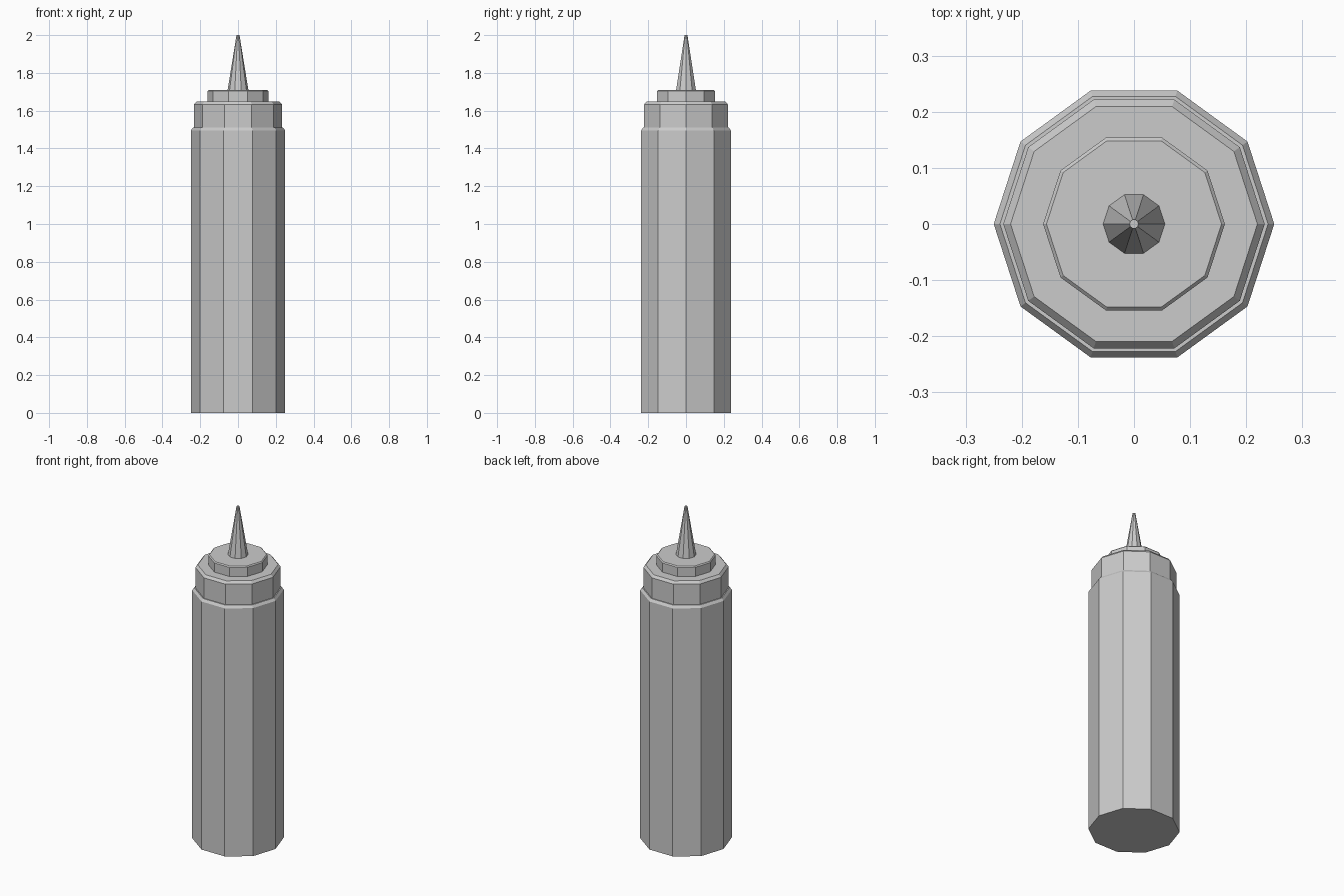
import bpy, bmesh
from math import cos, sin, tau

if "Cube" in bpy.data.objects:
    bpy.data.objects.remove(bpy.data.objects["Cube"])

SIDES = 10


def lathe(name, profile):
    """Ten-sided solid from (radius, height) pairs, capped at both ends."""
    bm = bmesh.new()
    rings = [[bm.verts.new((r * cos(tau * i / SIDES), r * sin(tau * i / SIDES), z))
              for i in range(SIDES)] for r, z in profile]
    for low, high in zip(rings, rings[1:]):
        for i in range(SIDES):
            j = (i + 1) % SIDES
            bm.faces.new((low[i], low[j], high[j], high[i]))
    bm.faces.new(rings[0][::-1])
    bm.faces.new(rings[-1])
    mesh = bpy.data.meshes.new(name)
    bm.to_mesh(mesh)
    bm.free()
    obj = bpy.data.objects.new(name, mesh)
    bpy.context.collection.objects.link(obj)
    return obj


# Squeeze bottle body with a chamfered shoulder
lathe("bottle_body", [(0.25, 0), (0.25, 1.495), (0.239, 1.51)])
# Screw cap
lathe("screw_cap", [(0.233, 1.51), (0.233, 1.633), (0.22, 1.648)])
# Raised collar on the cap
lathe("cap_collar", [(0.162, 1.648), (0.162, 1.703), (0.156, 1.709)])
# Tapered nozzle
lathe("nozzle", [(0.055, 1.709), (0.008, 2.0)])
